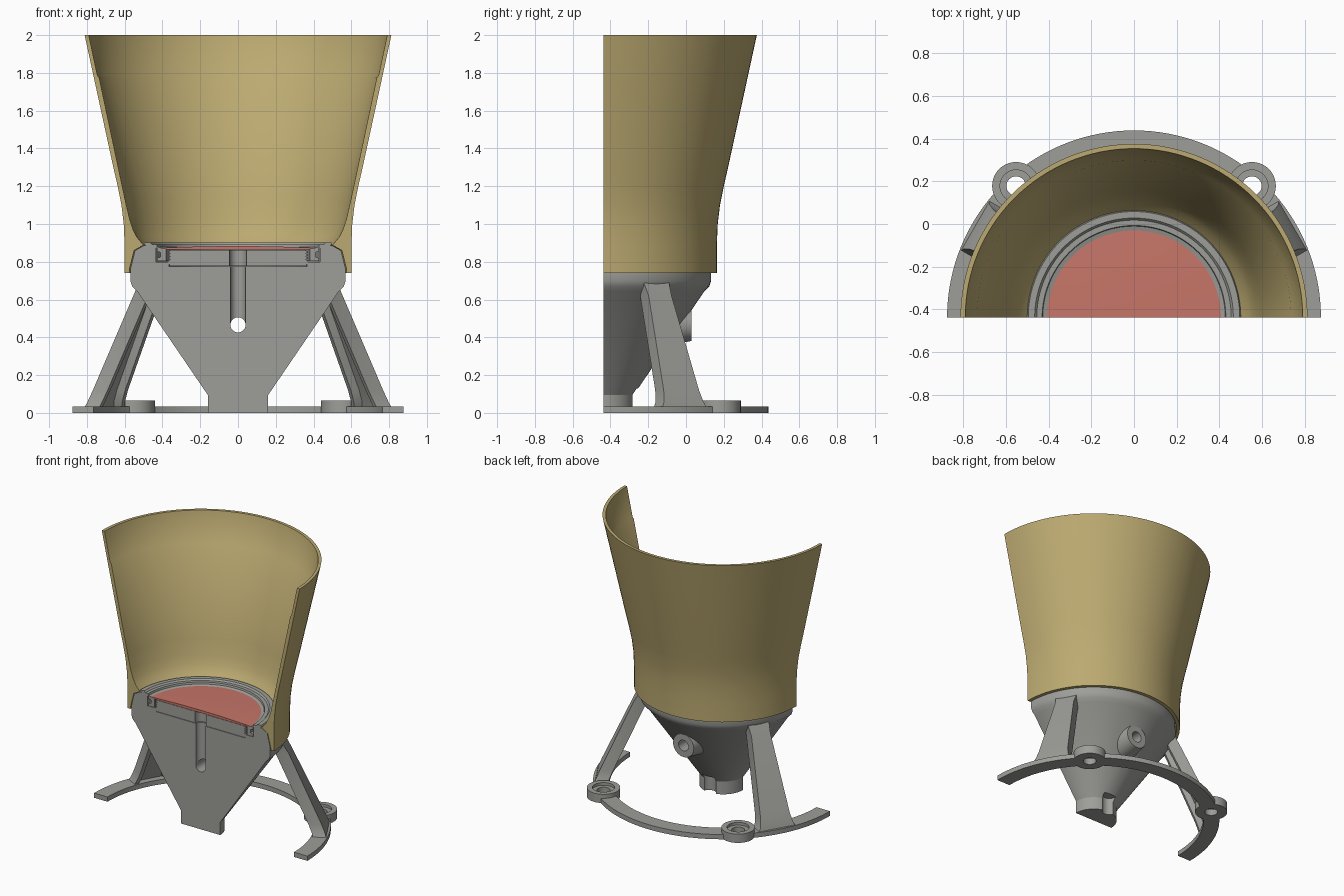
import bpy, bmesh, math
from mathutils import Matrix, Vector

cube = bpy.data.objects.get("Cube")
if cube:
    bpy.data.objects.remove(cube, do_unlink=True)

AXIS = Vector((0, -0.437, 0))   # centre line of the halved assembly


def material(name, rgb):
    m = bpy.data.materials.new(name)
    m.use_nodes = True
    m.diffuse_color = (*rgb, 1)
    m.node_tree.nodes["Principled BSDF"].inputs["Base Color"].default_value = (*rgb, 1)
    return m


TAN = material("tan", (0.50, 0.40, 0.165))
GREY = material("grey", (0.34, 0.34, 0.32))
RED = material("red", (0.57, 0.18, 0.14))


def finish(name, bm, mat, loc=AXIS):
    bmesh.ops.remove_doubles(bm, verts=bm.verts, dist=1e-5)
    bmesh.ops.recalc_face_normals(bm, faces=bm.faces)
    mesh = bpy.data.meshes.new(name)
    bm.to_mesh(mesh)
    bm.free()
    obj = bpy.data.objects.new(name, mesh)
    bpy.context.collection.objects.link(obj)
    obj.location = loc
    mesh.materials.append(mat)
    return obj


def smooth(obj):
    bpy.ops.object.select_all(action='DESELECT')
    obj.select_set(True)
    bpy.context.view_layer.objects.active = obj
    bpy.ops.object.shade_smooth_by_angle(angle=math.radians(30))


def lathe(name, profile, mat, turn=math.pi, steps=64, loc=AXIS):
    """Turn a closed (radius, height) profile; a half turn gets flat cut ends."""
    bm = bmesh.new()
    full = turn > 6
    rows = []
    for i in range(steps if full else steps + 1):
        a = turn * i / steps
        rows.append([bm.verts.new((r * math.cos(a), r * math.sin(a), z)) for r, z in profile])
    n = len(profile)
    for i in range(steps):
        a, b = rows[i], rows[(i + 1) % len(rows)]
        for j in range(n):
            k = (j + 1) % n
            if profile[j][0] == 0 and profile[k][0] == 0:
                continue
            ring = [a[j], a[k]]
            if profile[k][0] > 0:
                ring.append(b[k])
            if profile[j][0] > 0:
                ring.append(b[j])
            bm.faces.new(ring)
    if not full:
        bm.faces.new(rows[0])
        bm.faces.new(rows[-1])
    return finish(name, bm, mat, loc)


def rod(name, r1, r2, start, end):
    """Round bar or cone between two points."""
    start, end = Vector(start), Vector(end)
    d = end - start
    bm = bmesh.new()
    rot = d.to_track_quat('Z', 'Y').to_matrix().to_4x4()
    bmesh.ops.create_cone(bm, cap_ends=True, segments=40, radius1=r1, radius2=r2,
                          depth=d.length, matrix=Matrix.Translation((start + end) / 2) @ rot)
    return finish(name, bm, GREY)


def combine(obj, tool, operation):
    mod = obj.modifiers.new(operation, 'BOOLEAN')
    mod.operation, mod.solver, mod.object = operation, 'EXACT', tool
    bpy.context.view_layer.objects.active = obj
    bpy.ops.object.modifier_apply(modifier=mod.name)
    bpy.data.objects.remove(tool, do_unlink=True)


# Flared cup with a step near the rim
smooth(lathe("flared_cup", [
    (0.575, 0.74), (0.60, 0.74), (0.60, 0.88), (0.605, 1.0), (0.617, 1.1), (0.637, 1.2),
    (0.66, 1.3), (0.812, 2.0), (0.79, 2.0), (0.744, 1.785), (0.735, 1.775), (0.60, 1.14),
    (0.575, 1.03), (0.555, 0.97), (0.535, 0.93), (0.51, 0.9), (0.5, 0.888),
    (0.55, 0.86), (0.575, 0.76)], TAN))

# Conical body with a central bore and a stepped seat
body = lathe("conical_body", [
    (0, 0), (0.16, 0), (0.16, 0.095), (0.535, 0.645), (0.56, 0.67), (0.57, 0.7), (0.57, 0.76),
    (0.545, 0.86), (0.5, 0.885), (0.435, 0.885), (0.435, 0.8), (0.365, 0.8),
    (0.365, 0.775), (0.04, 0.775), (0.04, 0.466), (0, 0.43)], GREY)
combine(body, rod("port_boss", 0.14, 0.085, (0, 0.2, 0.466), (0, 0.467, 0.466)), 'UNION')
combine(body, rod("port_hole", 0.04, 0.04, (0, -0.1, 0.466), (0, 0.6, 0.466)), 'DIFFERENCE')
combine(body, rod("foot_scallop", 0.05, 0.05, (0, 0.17, -0.1), (0, 0.17, 0.13)), 'DIFFERENCE')
smooth(body)

# Stack of thin plates under the disc, as one toothed profile
edge = []
for i in range(4):
    z = 0.798 + i * 0.016
    edge += [(0.37, z), (0.37, z + 0.011), (0.36, z + 0.011), (0.36, z + 0.016)]
smooth(lathe("plate_stack", [(0.045, 0.778), (0.36, 0.778)] + edge + [(0.045, 0.862)], GREY))

# Clamp ring around the plates and retaining ring above them
smooth(lathe("clamp_ring", [
    (0.38, 0.803), (0.43, 0.803), (0.43, 0.82), (0.41, 0.825), (0.41, 0.85),
    (0.43, 0.855), (0.43, 0.88), (0.38, 0.865)], GREY))
smooth(lathe("retaining_ring", [
    (0.425, 0.872), (0.485, 0.886), (0.5, 0.89), (0.495, 0.903), (0.465, 0.903),
    (0.455, 0.892), (0.43, 0.892)], GREY))

# Shallow red disc
smooth(lathe("red_disc", [
    (0, 0.864), (0.428, 0.864), (0.428, 0.872), (0.3, 0.878), (0.15, 0.882), (0, 0.883)], RED))

# Base ring with two bolt lugs
base = lathe("base_ring", [(0.765, 0), (0.875, 0), (0.875, 0.035), (0.765, 0.035)], GREY)
for side, label in ((1, "left"), (-1, "right")):
    x, y = side * 0.552, 0.615
    combine(base, rod("bolt_hole", 0.09, 0.09, (x, y, -0.1), (x, y, 0.2)), 'DIFFERENCE')
    smooth(lathe(label + "_bolt_lug", [
        (0.045, 0), (0.112, 0), (0.112, 0.065), (0.075, 0.065), (0.075, 0.045), (0.045, 0.045)],
        GREY, 2 * math.pi, 48, AXIS + Vector((x, y, 0))))
smooth(base)

# Channel-section legs: (outer radius, half width, height) at each station
STATIONS = [(0.862, 0.14, 0.02), (0.85, 0.12, 0.06), (0.825, 0.108, 0.12),
            (0.60, 0.07, 0.62), (0.555, 0.078, 0.70)]


def leg(name, angle):
    bm = bmesh.new()
    turn = Matrix.Rotation(angle, 3, 'Z')
    rows = []
    for r, w, z in STATIONS:
        lip, web, deep = w - 0.03, r - 0.045, r - 0.09
        section = [(r, -w), (r, w), (deep, w), (deep, lip),
                   (web, lip - 0.01), (web, 0.01 - lip), (deep, -lip), (deep, -w)]
        rows.append([bm.verts.new(turn @ Vector((p, q, z))) for p, q in section])
    for a, b in zip(rows, rows[1:]):
        for j in range(8):
            k = (j + 1) % 8
            bm.faces.new((a[j], a[k], b[k], b[j]))
    bm.faces.new(rows[0])
    bm.faces.new(rows[-1])
    smooth(finish(name, bm, GREY))


leg("left_leg", math.radians(30))
leg("right_leg", math.radians(150))
